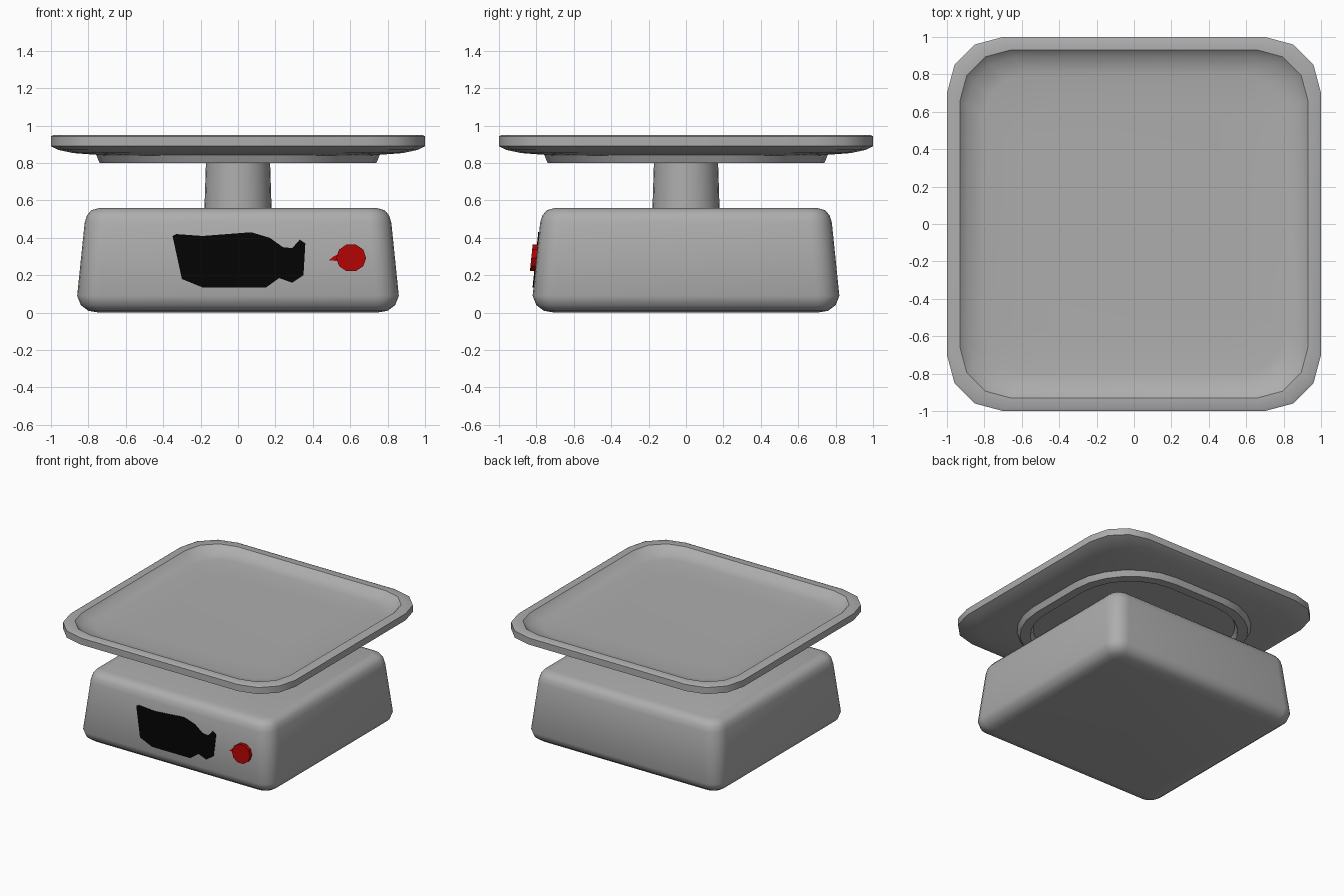
import bpy, bmesh, math

if "Cube" in bpy.data.objects:
    bpy.data.objects.remove(bpy.data.objects["Cube"])


def material(name, rgb):
    m = bpy.data.materials.new(name)
    m.diffuse_color = (*rgb, 1)
    m.use_nodes = True
    m.node_tree.nodes["Principled BSDF"].inputs["Base Color"].default_value = m.diffuse_color
    return m


GREY = material("grey plastic", (0.42, 0.42, 0.42))
BLACK = material("black display", (0.001, 0.001, 0.001))
RED = material("red button", (0.42, 0.001, 0.001))


def finish(bm, name, mat, angle=40):
    bmesh.ops.recalc_face_normals(bm, faces=bm.faces)
    me = bpy.data.meshes.new(name)
    bm.to_mesh(me)
    bm.free()
    ob = bpy.data.objects.new(name, me)
    bpy.context.collection.objects.link(ob)
    me.materials.append(mat)
    bpy.ops.object.select_all(action='DESELECT')
    ob.select_set(True)
    bpy.context.view_layer.objects.active = ob
    bpy.ops.object.shade_smooth_by_angle(angle=math.radians(angle))
    return ob


def rounded_loop(hx, hy, r, n):
    """Rounded rectangle with n segments per corner."""
    pts = []
    for k, (sx, sy) in enumerate([(1, 1), (-1, 1), (-1, -1), (1, -1)]):
        for i in range(n + 1):
            a = math.pi / 2 * (k + i / n)
            pts.append((sx * (hx - r) + r * math.cos(a), sy * (hy - r) + r * math.sin(a)))
    return pts


def loft(name, rings, n, mat, angle=40, closed=False):
    """Stack rounded rectangles (hx, hy, r, z); capped, or closed into a hoop."""
    bm = bmesh.new()
    loops = [[bm.verts.new((x, y, z)) for x, y in rounded_loop(hx, hy, r, n)]
             for hx, hy, r, z in rings]
    following = loops[1:] + loops[:1] if closed else loops[1:]
    for a, b in zip(loops, following):
        for i in range(len(a)):
            j = (i + 1) % len(a)
            bm.faces.new((a[i], a[j], b[j], b[i]))
    if not closed:
        bm.faces.new(loops[0])
        bm.faces.new(loops[-1])
    return finish(bm, name, mat, angle)


def front_y(z):
    return -0.82 + (z - 0.09) * 0.04 / 0.39


def front_plate(name, outline, depth, mat):
    """Plate that follows the sloped front of the base."""
    bm = bmesh.new()
    back = [bm.verts.new((x, front_y(z) + 0.003, z)) for x, z in outline]
    front = [bm.verts.new((x, front_y(z) - depth, z)) for x, z in outline]
    for i in range(len(back)):
        j = (i + 1) % len(back)
        bm.faces.new((back[i], back[j], front[j], front[i]))
    bm.faces.new(back)
    bm.faces.new(front)
    return finish(bm, name, mat, 30)


# Base housing: sloped sides, soft edges
loft("base", [(0.86 - d, 0.82 - d, r, z) for d, r, z in [
    (0.12, 0.05, 0.0), (0.06, 0.08, 0.01), (0.02, 0.10, 0.04), (0.0, 0.12, 0.09),
    (0.04, 0.12, 0.48), (0.052, 0.11, 0.52), (0.075, 0.09, 0.547), (0.12, 0.06, 0.56)]],
    5, GREY, 50)

# Neck
loft("neck", [(0.18, 0.18, 0.179, 0.54), (0.17, 0.17, 0.169, 0.85)], 6, GREY)

# Weighing tray with cut corners and a shallow dish
loft("tray", [(h, h, r, z) for h, r, z in [
    (0.70, 0.30, 0.84), (0.88, 0.30, 0.853), (0.96, 0.30, 0.87), (1.0, 0.30, 0.89),
    (1.0, 0.30, 0.943), (0.985, 0.29, 0.95), (0.93, 0.27, 0.95),
    (0.89, 0.25, 0.91), (0.80, 0.22, 0.895), (0.60, 0.18, 0.89)]], 3, GREY, 35)

# Skirt ring under the tray
loft("tray_skirt", [(h, h, r, z) for h, r, z in [
    (0.76, 0.52, 0.848), (0.74, 0.52, 0.80), (0.67, 0.46, 0.80), (0.65, 0.45, 0.848)]],
    6, GREY, 40, closed=True)

# Display window
front_plate("display", [
    (-0.35, 0.41), (-0.30, 0.18), (-0.19, 0.135), (0.15, 0.135), (0.22, 0.185),
    (0.29, 0.16), (0.35, 0.20), (0.36, 0.37), (0.33, 0.39), (0.29, 0.345), (0.24, 0.35),
    (0.17, 0.40), (0.07, 0.43), (-0.19, 0.41), (-0.33, 0.42)], 0.005, BLACK)

# Power button with its small tab
front_plate("button", [(0.605 + 0.08 * math.cos(a), 0.293 + 0.075 * math.sin(a))
                       for a in [math.tau * i / 10 for i in range(10)]], 0.028, RED)
front_plate("button_tab", [(0.485, 0.28), (0.54, 0.275), (0.54, 0.315), (0.51, 0.30)], 0.005, RED)
